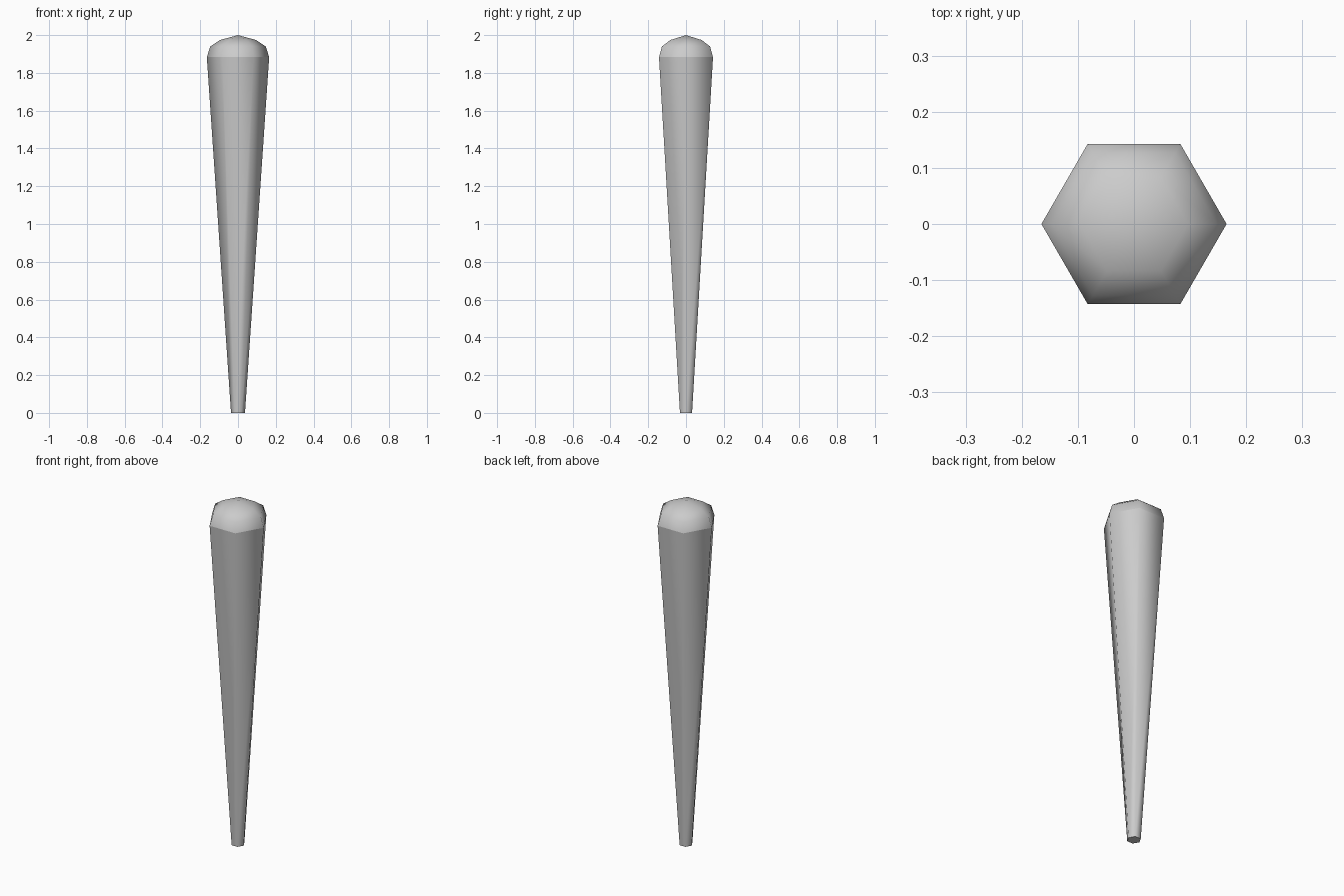
import bpy, bmesh
from math import cos, sin, pi

if "Cube" in bpy.data.objects:
    bpy.data.objects.remove(bpy.data.objects["Cube"])

SIDES = 6


def lathe(name, profile, cap_bottom=False):
    """Revolve (radius, z) points into a smooth six-sided part."""
    bm = bmesh.new()
    rings = []
    for r, z in profile:
        if r == 0:
            rings.append([bm.verts.new((0, 0, z))] * SIDES)
        else:
            rings.append([bm.verts.new((r * cos(2 * pi * i / SIDES),
                                        r * sin(2 * pi * i / SIDES), z))
                          for i in range(SIDES)])
    for low, high in zip(rings, rings[1:]):
        for i in range(SIDES):
            j = (i + 1) % SIDES
            corners = dict.fromkeys((low[i], low[j], high[j], high[i]))
            bm.faces.new(list(corners)).smooth = True
    if cap_bottom:
        base = bm.faces.new(rings[0][::-1])
        for e in base.edges:
            e.smooth = False
    mesh = bpy.data.meshes.new(name)
    bm.to_mesh(mesh)
    bm.free()
    obj = bpy.data.objects.new(name, mesh)
    bpy.context.collection.objects.link(obj)
    return obj


# Tapered hexagonal shaft
lathe("shaft", [(0.037, 0), (0.165, 1.883)], cap_bottom=True)

# Low rounded end, with a crease where it meets the shaft
lathe("rounded_end", [(0.165, 1.883), (0.147, 1.94), (0.096, 1.974), (0, 2.0)])
